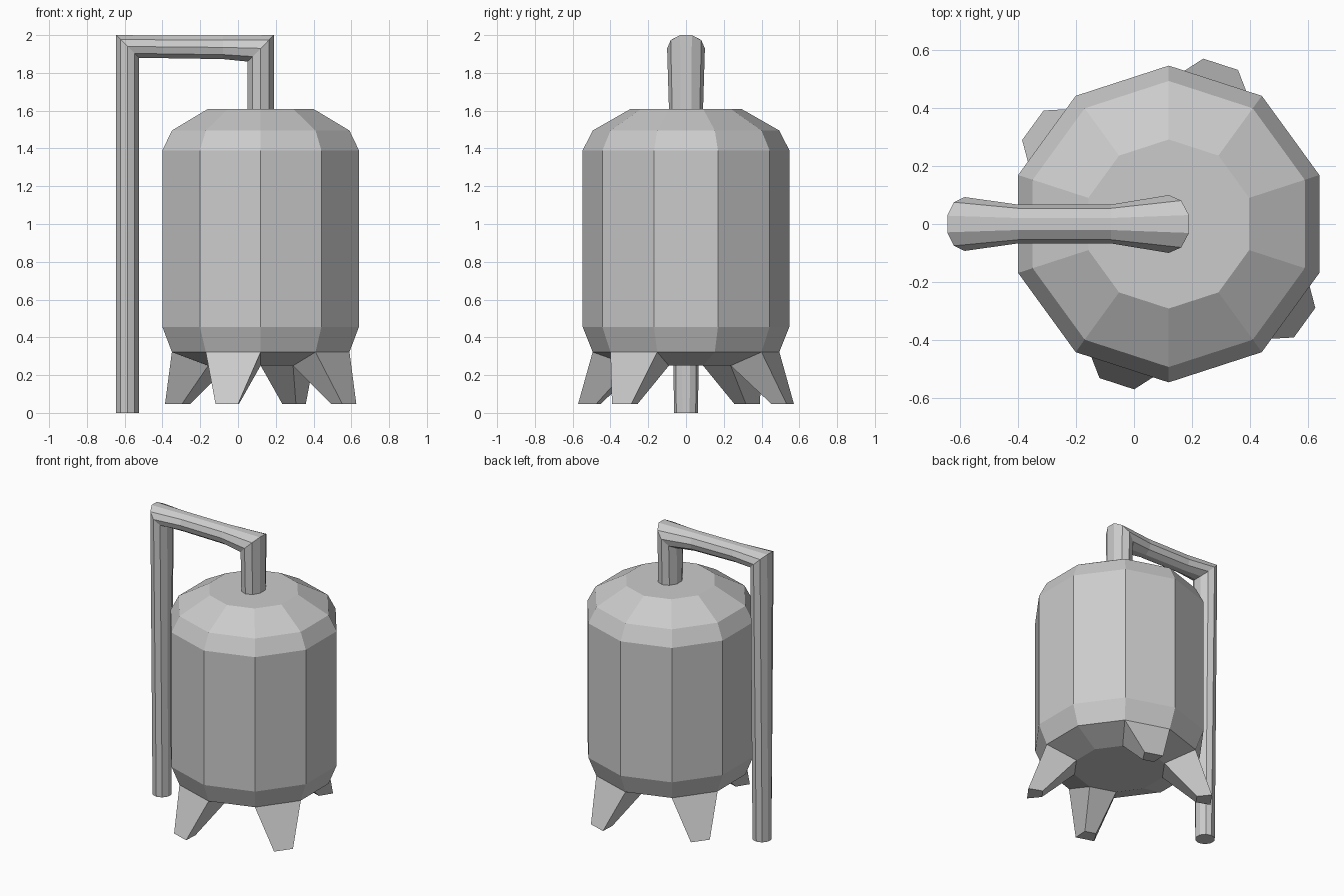
import bpy
from math import sin, cos, radians

if "Cube" in bpy.data.objects:
    bpy.data.objects.remove(bpy.data.objects["Cube"])

CX = 0.12  # tank axis
N = 10     # sides of tank and pipe


def make(name, verts, faces):
    me = bpy.data.meshes.new(name)
    me.from_pydata(verts, [], faces)
    ob = bpy.data.objects.new(name, me)
    bpy.context.collection.objects.link(ob)
    bpy.ops.object.select_all(action='DESELECT')
    bpy.context.view_layer.objects.active = ob
    ob.select_set(True)
    bpy.ops.object.mode_set(mode='EDIT')
    bpy.ops.mesh.select_all(action='SELECT')
    bpy.ops.mesh.normals_make_consistent(inside=False)
    bpy.ops.object.mode_set(mode='OBJECT')
    return ob


def loft(name, rings):
    """Bridge successive rings of equal size and cap both ends."""
    n = len(rings[0])
    verts = [v for r in rings for v in r]
    faces = [(k * n + i, k * n + (i + 1) % n, (k + 1) * n + (i + 1) % n, (k + 1) * n + i)
             for k in range(len(rings) - 1) for i in range(n)]
    faces += [tuple(range(n)), tuple(range(len(verts) - n, len(verts)))]
    return make(name, verts, faces)


ANGLES = [radians(18 + 360 / N * i) for i in range(N)]

# Tank body: ten-sided profile of (radius, height)
profile = [(0.292, 0.25), (0.494, 0.322), (0.547, 0.455),
           (0.547, 1.39), (0.494, 1.495), (0.292, 1.61)]
loft("tank_body", [[(CX + r * cos(a), r * sin(a), z) for a in ANGLES] for r, z in profile])

# Legs: tapered blocks growing from the sloping underside faces
def leg_ring(angle, r_out, w_out, z_out, r_in, w_in, z_in):
    c, s = cos(radians(angle)), sin(radians(angle))
    pts = [(r_out, -w_out, z_out), (r_out, w_out, z_out),
           (r_in, w_in, z_in), (r_in, -w_in, z_in)]
    return [(CX + r * c - w * s, r * s + w * c, z) for r, w, z in pts]

for i, ang in enumerate((72, 144, 252, 324)):
    loft(f"leg_{i + 1}", [leg_ring(ang, 0.470, 0.153, 0.322, 0.278, 0.090, 0.25),
                          leg_ring(ang, 0.580, 0.063, 0.048, 0.487, 0.038, 0.048)])

# Pipe: mitred sections (x, z, x slope, z slope, half height, half width)
sections = [
    (-0.585, 0.00, -1, 0, 0.060, 0.063),
    (-0.585, 1.94, -1, 1, 0.060, 0.093),
    (-0.40, 1.938, 0, 1, 0.060, 0.067),
    (-0.08, 1.935, 0, 1, 0.062, 0.067),
    (0.12, 1.93, 1, 1, 0.070, 0.100),
    (0.12, 1.60, 1, 0, 0.070, 0.090),
]
rings = []
for x, z, sx, sz, h, w in sections:
    h /= cos(radians(18))
    rings.append([(x + sx * h * cos(a), w * sin(a), z + sz * h * cos(a)) for a in ANGLES])
loft("pipe", rings)
